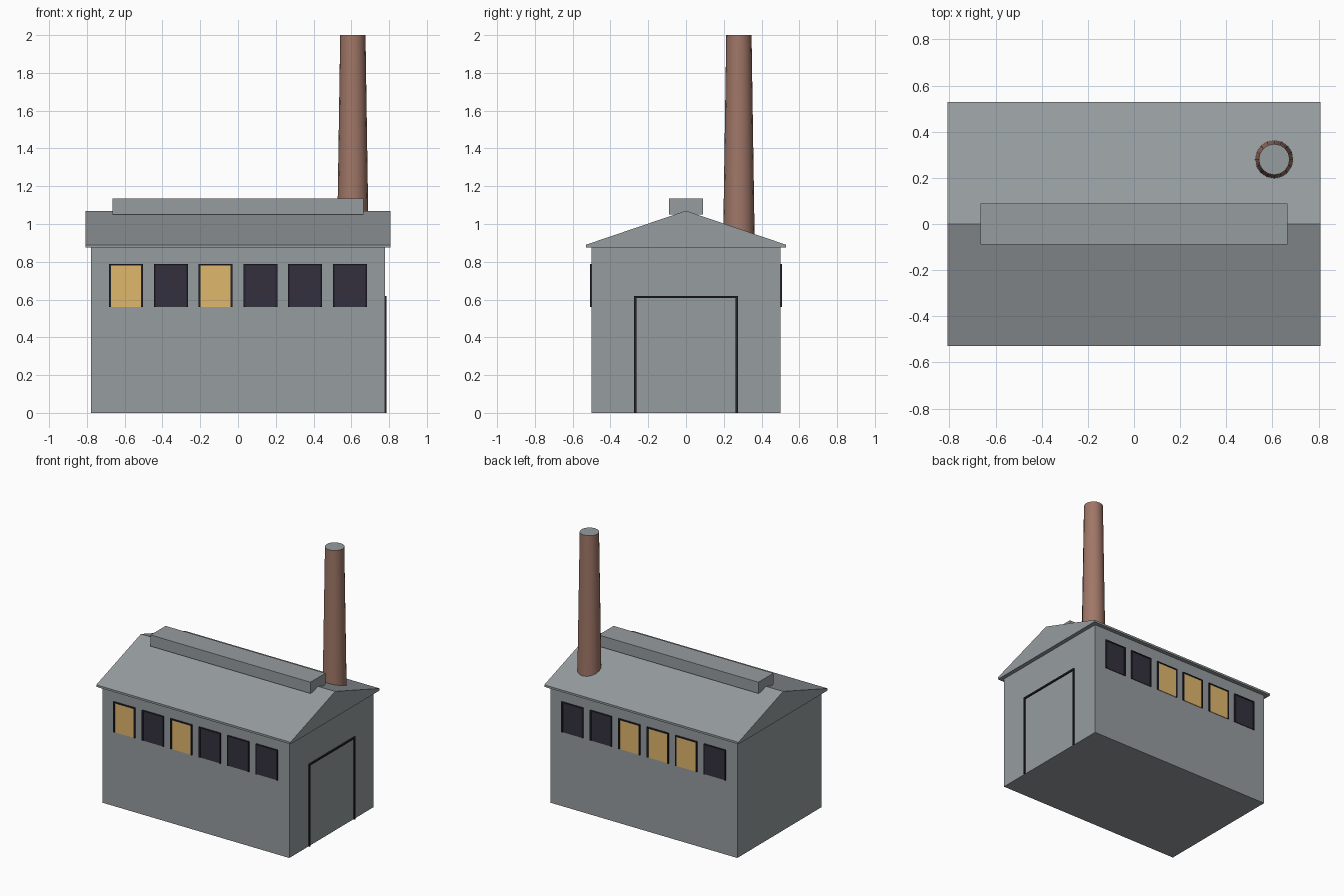
import bpy, bmesh, math

if "Cube" in bpy.data.objects:
    bpy.data.objects.remove(bpy.data.objects["Cube"])


def lin(h):
    cs = [int(h[i:i + 2], 16) / 255 for i in (0, 2, 4)]
    return [c / 12.92 if c <= 0.04045 else ((c + 0.055) / 1.055) ** 2.4 for c in cs] + [1]


def mat(name, h):
    m = bpy.data.materials.new(name)
    m.diffuse_color = lin(h)
    m.use_nodes = True
    m.node_tree.nodes["Principled BSDF"].inputs["Base Color"].default_value = m.diffuse_color
    return m


GREY = mat("metal_grey", "969C9F")
BRICK = mat("brick_brown", "A07767")
DARK = mat("frame_dark", "23232D")
GLASS = mat("dark_glass", "33303E")
LIT = mat("lit_glass", "E0B76C")


def finish(name, bm, *mats):
    bmesh.ops.recalc_face_normals(bm, faces=bm.faces)
    me = bpy.data.meshes.new(name)
    bm.to_mesh(me)
    bm.free()
    for m in mats:
        me.materials.append(m)
    ob = bpy.data.objects.new(name, me)
    bpy.context.collection.objects.link(ob)
    return ob


def add_box(bm, x, y, z):
    """Add a box given (min, max) on each axis."""
    for v in bmesh.ops.create_cube(bm, size=1)["verts"]:
        v.co = [a[0] if c < 0 else a[1] for c, a in zip(v.co, (x, y, z))]


def box(name, m, *boxes):
    bm = bmesh.new()
    for b in boxes:
        add_box(bm, *b)
    return finish(name, bm, m)


# Main hall
box("walls", GREY, ((-0.777, 0.777), (-0.5, 0.5), (0, 0.876)))

# Gabled roof: extruded end profile
bm = bmesh.new()
profile = [(-0.53, 0.875), (0.53, 0.875), (0.53, 0.89), (0, 1.07), (-0.53, 0.89)]
end = bm.faces.new([bm.verts.new((-0.808, y, z)) for y, z in profile])
ext = bmesh.ops.extrude_face_region(bm, geom=[end], use_keep_orig=True)["geom"]
bmesh.ops.translate(bm, vec=(1.616, 0, 0), verts=[g for g in ext if isinstance(g, bmesh.types.BMVert)])
finish("roof", bm, GREY)

# Ridge vent
box("ridge_vent", GREY, ((-0.665, 0.665), (-0.089, 0.089), (1.05, 1.135)))

# Tapered chimney with a grey cap face
bm = bmesh.new()
bmesh.ops.create_cone(bm, cap_ends=True, segments=16, radius1=0.084, radius2=0.067, depth=1.12)
bmesh.ops.translate(bm, vec=(0.608, 0.28, 1.44), verts=bm.verts)
for f in bm.faces:
    f.material_index = 1 if len(f.verts) > 4 else 0
    f.smooth = len(f.verts) == 4
for e in bm.edges:
    e.smooth = all(len(f.verts) == 4 for f in e.link_faces)
finish("chimney", bm, BRICK, GREY)

# Window rows on both long sides: frame (jambs and head) around a pane
for side, label, lit in ((-1, "front", (0, 2)), (1, "back", (1, 2, 3))):
    def depth(d):
        return tuple(sorted((side * 0.499, side * (0.5 + d))))
    for i in range(6):
        cx = (i - 2.5) * 0.237
        box(f"{label}_window_frame_{i + 1}", DARK,
            ((cx - 0.09, cx - 0.079), depth(0.009), (0.56, 0.788)),
            ((cx + 0.079, cx + 0.09), depth(0.009), (0.56, 0.788)),
            ((cx - 0.079, cx + 0.079), depth(0.009), (0.779, 0.788)))
        box(f"{label}_window_pane_{i + 1}", LIT if i in lit else GLASS,
            ((cx - 0.079, cx + 0.079), depth(0.005), (0.56, 0.779)))

# Door surround on the right end
X = (0.776, 0.787)
box("door_frame", DARK,
    (X, (-0.274, -0.262), (0, 0.62)),
    (X, (0.262, 0.274), (0, 0.62)),
    (X, (-0.262, 0.262), (0.608, 0.62)))
